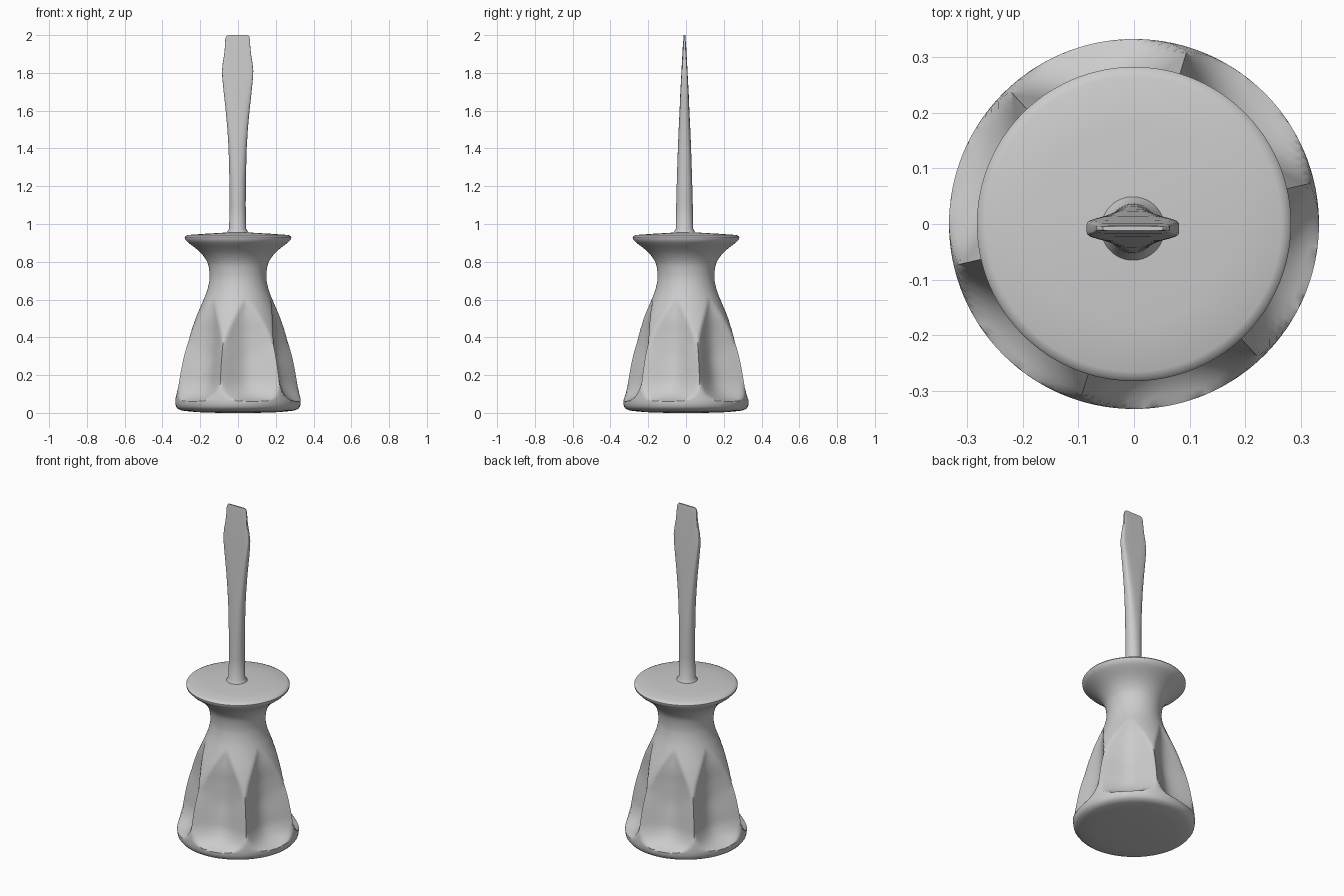
import bpy
import bmesh
import math

if "Cube" in bpy.data.objects:
    bpy.data.objects.remove(bpy.data.objects["Cube"], do_unlink=True)

grey = bpy.data.materials.new("plain grey")
grey.use_nodes = True
grey.diffuse_color = (0.6, 0.6, 0.6, 1)
grey.node_tree.nodes["Principled BSDF"].inputs["Base Color"].default_value = (0.6, 0.6, 0.6, 1)


def smooth_table(points, z):
    """Read a table of (z, value) pairs with a monotone cubic curve."""
    n = len(points)
    if z <= points[0][0]:
        return points[0][1]
    if z >= points[-1][0]:
        return points[-1][1]
    s = [(points[i + 1][1] - points[i][1]) / (points[i + 1][0] - points[i][0]) for i in range(n - 1)]
    m = [s[0]] + [2 * a * b / (a + b) if a * b > 0 else 0 for a, b in zip(s, s[1:])] + [s[-1]]
    i = max(k for k in range(n - 1) if points[k][0] <= z)
    h = points[i + 1][0] - points[i][0]
    t = (z - points[i][0]) / h
    return ((2 * t**3 - 3 * t**2 + 1) * points[i][1] + (t**3 - 2 * t**2 + t) * h * m[i]
            + (3 * t**2 - 2 * t**3) * points[i + 1][1] + (t**3 - t**2) * h * m[i + 1])


def loft(name, rings, sharp_angle):
    """Skin a stack of closed rings and cap both ends."""
    bm = bmesh.new()
    loops = [[bm.verts.new(p) for p in ring] for ring in rings]
    n = len(loops[0])
    for a, b in zip(loops, loops[1:]):
        for i in range(n):
            j = (i + 1) % n
            bm.faces.new((a[i], a[j], b[j], b[i]))
    bm.faces.new(loops[0][::-1])
    bm.faces.new(loops[-1])
    bmesh.ops.recalc_face_normals(bm, faces=bm.faces[:])
    mesh = bpy.data.meshes.new(name)
    bm.to_mesh(mesh)
    bm.free()
    mesh.materials.append(grey)
    obj = bpy.data.objects.new(name, mesh)
    bpy.context.collection.objects.link(obj)
    bpy.ops.object.select_all(action="DESELECT")
    obj.select_set(True)
    bpy.context.view_layer.objects.active = obj
    bpy.ops.object.shade_smooth_by_angle(angle=math.radians(sharp_angle))
    return obj


# Handle: turned profile with six hollow flutes between sharp ridges
PROFILE = [(0.035, 0.329), (0.06, 0.332), (0.1, 0.329), (0.2, 0.314), (0.3, 0.293),
           (0.4, 0.262), (0.5, 0.225), (0.6, 0.182), (0.66, 0.16), (0.72, 0.15),
           (0.78, 0.156), (0.83, 0.182), (0.87, 0.222), (0.9, 0.262), (0.92, 0.281)]
FLUTE_WIDTH = [(0.06, 0), (0.068, 0.5), (0.085, 0.74), (0.12, 0.92), (0.18, 1.0),
               (0.34, 1.0), (0.42, 0.88), (0.5, 0.62), (0.56, 0.32), (0.6, 0)]
FLUTE_DEPTH = [(0.06, 0), (0.075, 0.035), (0.11, 0.072), (0.17, 0.09), (0.28, 0.088),
               (0.4, 0.062), (0.5, 0.028), (0.6, 0)]
RIDGE_ANGLE = math.radians(13)
COLUMNS = 144


def handle_radius(z, i):
    r = smooth_table(PROFILE, z)
    across = abs((i % (COLUMNS // 6)) / (COLUMNS / 12) - 1)   # 0 mid flute, 1 on a ridge
    width = smooth_table(FLUTE_WIDTH, z) if 0.06 < z < 0.6 else 0
    if across < width:
        r -= smooth_table(FLUTE_DEPTH, z) * (1 - (across / width) ** 2)
    return r


def circle(z, radius):
    ring = []
    for i in range(COLUMNS):
        a = RIDGE_ANGLE + math.tau * i / COLUMNS
        r = radius(i) if callable(radius) else radius
        ring.append((r * math.cos(a), r * math.sin(a), z))
    return ring


heights = [0.035, 0.05, 0.06, 0.064, 0.068, 0.075, 0.085, 0.1, 0.12, 0.14]
heights += [0.16 + 0.02 * k for k in range(39)]
rings = [circle(0.0, 0.1), circle(0.004, 0.22), circle(0.012, 0.295), circle(0.02, 0.318)]
rings += [circle(z, lambda i, z=z: handle_radius(z, i)) for z in heights]
rings += [circle(z, r) for z, r in ((0.93, 0.282), (0.937, 0.277), (0.942, 0.265),
                                    (0.948, 0.18), (0.955, 0.06))]
loft("handle", rings, 38)

# Shaft and blade: round rod flaring into a flat, tapering tip
# z, half width, half thickness, squareness exponent
SECTIONS = [(0.94, 0.062, 0.062, 2), (0.958, 0.056, 0.056, 2), (0.975, 0.045, 0.046, 2),
            (1.1, 0.043, 0.044, 2), (1.25, 0.044, 0.040, 2.2), (1.4, 0.048, 0.035, 2.6),
            (1.5, 0.054, 0.031, 3), (1.6, 0.063, 0.026, 3.6), (1.7, 0.074, 0.022, 4.5),
            (1.77, 0.081, 0.018, 6), (1.81, 0.083, 0.016, 6), (1.85, 0.079, 0.014, 6),
            (1.9, 0.071, 0.011, 6), (1.94, 0.067, 0.009, 6), (1.975, 0.066, 0.006, 6),
            (1.992, 0.062, 0.005, 6), (2.0, 0.054, 0.004, 6)]


def section(z, w, t, n, count=48):
    ring = []
    for i in range(count):
        a = math.tau * (i + 0.5) / count
        c, s = math.cos(a), math.sin(a)
        ring.append((w * math.copysign(abs(c) ** (2 / n), c) - 0.002,
                     t * math.copysign(abs(s) ** (2 / n), s) - 0.008, z))
    return ring


loft("shaft_and_blade", [section(*s) for s in SECTIONS], 40)
